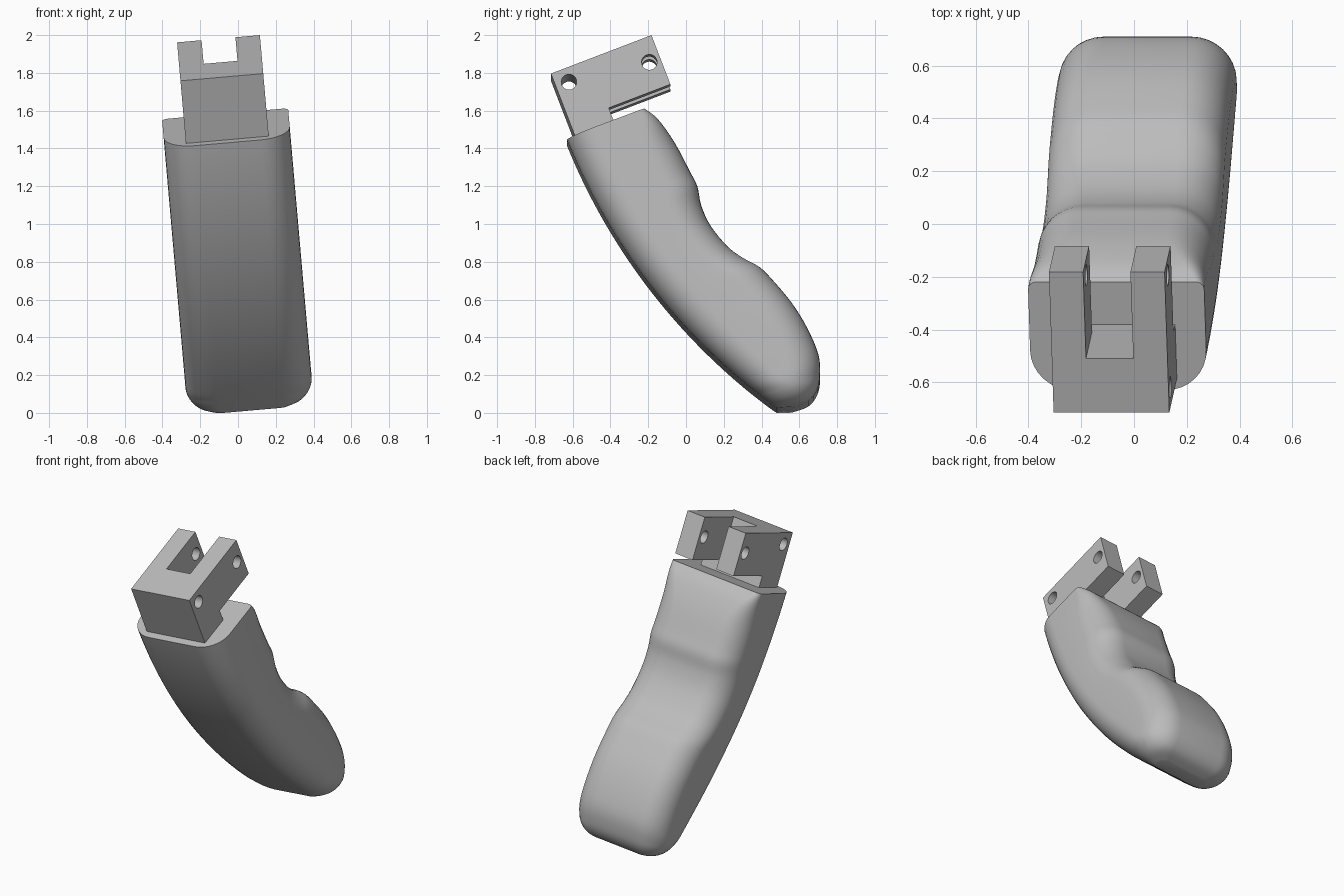
import bpy, bmesh, math
from mathutils import Matrix, Vector

cube = bpy.data.objects.get("Cube")
if cube:
    bpy.data.objects.remove(cube, do_unlink=True)

grey = bpy.data.materials.new("plain grey")
grey.use_nodes = True
colour = (0.5, 0.5, 0.5, 1)
grey.diffuse_color = colour
grey.node_tree.nodes["Principled BSDF"].inputs["Base Color"].default_value = colour

# whole model leans sideways by five degrees
LEAN = Matrix.Translation((0.07, 0, 0)) @ Matrix.Rotation(math.radians(-5), 4, 'Y')


def make_object(name, bm):
    bmesh.ops.recalc_face_normals(bm, faces=bm.faces)
    mesh = bpy.data.meshes.new(name)
    bm.to_mesh(mesh)
    bm.free()
    mesh.materials.append(grey)
    obj = bpy.data.objects.new(name, mesh)
    bpy.context.collection.objects.link(obj)
    return obj


def smooth(obj, angle):
    bpy.ops.object.select_all(action='DESELECT')
    obj.select_set(True)
    bpy.context.view_layer.objects.active = obj
    bpy.ops.object.shade_smooth_by_angle(angle=math.radians(angle))


def spline(a, b, c, d, t):
    return [0.5 * (2 * q + (r - p) * t + (2 * p - 5 * q + 4 * r - s) * t * t
                   + (3 * q - p - 3 * r + s) * t ** 3) for p, q, r, s in zip(a, b, c, d)]


# grip: arc position on the front, back y, back z, half width, back corner radius
stations = [
    (0, -0.22, 1.59, 0.335, 0.03),
    (0.05, -0.15, 1.54, 0.335, 0.08),
    (0.11, -0.06, 1.42, 0.335, 0.15),
    (0.19, 0.02, 1.27, 0.335, 0.17),
    (0.24, 0.06, 1.19, 0.335, 0.17),
    (0.29, 0.08, 1.09, 0.335, 0.17),
    (0.37, 0.13, 0.98, 0.335, 0.17),
    (0.46, 0.22, 0.87, 0.335, 0.17),
    (0.53, 0.3, 0.81, 0.335, 0.17),
    (0.6, 0.39, 0.76, 0.335, 0.17),
    (0.66, 0.46, 0.69, 0.335, 0.17),
    (0.75, 0.56, 0.57, 0.335, 0.17),
    (0.83, 0.64, 0.44, 0.335, 0.17),
    (0.9, 0.7, 0.3, 0.335, 0.17),
    (0.95, 0.71, 0.19, 0.333, 0.17),
    (0.98, 0.695, 0.11, 0.31, 0.17),
    (1.01, 0.65, 0.05, 0.26, 0.17),
    (1.03, 0.57, 0.017, 0.18, 0.17),
]


def front_point(t):
    angle = math.radians(-158 + 31 * t)
    return Vector((0, 2.411 + 3.28 * math.cos(angle), 2.664 + 3.28 * math.sin(angle)))


def section(t, y, z, half, radius):
    front, back = front_point(t), Vector((0, y, z))
    depth = (back - front).length
    along = (back - front).normalized()
    limit = min(depth / 2, half) * 0.98
    rf, rb = min(0.16, limit), min(radius, limit)
    corners = [(half - rf, rf, rf, -90), (half - rb, depth - rb, rb, 0),
               (rb - half, depth - rb, rb, 90), (rf - half, rf, rf, 180)]
    ring = []
    for cx, cs, r, start in corners:
        for i in range(9):
            a = math.radians(start + 90 * i / 8)
            ring.append(front + along * (cs + r * math.sin(a))
                        + Vector((cx + r * math.cos(a), 0, 0)))
    return ring


bm = bmesh.new()
rings = []
last = len(stations) - 1
for k in range(last):
    pts = [stations[max(0, min(last, k + j))] for j in (-1, 0, 1, 2)]
    for i in range(4):
        rings.append(section(*spline(*pts, i / 4)))
rings.append(section(*stations[-1]))
rings = [[bm.verts.new(p) for p in ring] for ring in rings]
for low, high in zip(rings, rings[1:]):
    for i in range(len(low)):
        j = (i + 1) % len(low)
        bm.faces.new((low[i], low[j], high[j], high[i]))
bm.faces.new(rings[0])
bm.faces.new(rings[-1])
grip = make_object("grip", bm)
grip.data.transform(LEAN)
smooth(grip, 35)

# fork frame: x across, y backward along the top, z up from the top face
FORK = LEAN @ Matrix.Translation((0, -0.715, 1.784)) @ Matrix.Rotation(math.radians(21), 4, 'X')

# fork: an angled bracket with a slot between two prongs
outline = [(0, 0), (0.22, 0), (0.57, 0), (0.57, -0.28), (0.22, -0.28), (0.22, -0.5), (0, -0.5)]
bm = bmesh.new()
face = bm.faces.new([bm.verts.new((-0.22, y, z)) for y, z in outline])
moved = bmesh.ops.extrude_face_region(bm, geom=[face])["geom"]
bmesh.ops.translate(bm, vec=(0.44, 0, 0),
                    verts=[g for g in moved if isinstance(g, bmesh.types.BMVert)])
fork = make_object("fork_bracket", bm)


def cut(name, bm):
    tool = make_object(name, bm)
    tool.hide_render = True
    mod = fork.modifiers.new(name, 'BOOLEAN')
    mod.object = tool
    mod.solver = 'EXACT'
    bpy.context.view_layer.objects.active = fork
    bpy.ops.object.modifier_apply(modifier=name)
    bpy.data.objects.remove(tool, do_unlink=True)


# slot
bm = bmesh.new()
bmesh.ops.create_cube(bm, size=1, matrix=Matrix.Translation((0, 0.47, -0.15))
                      @ Matrix.Diagonal((0.18, 0.5, 0.6, 1)))
cut("slot_cutter", bm)

# pin holes
for y, z in ((0.073, -0.076), (0.508, -0.13)):
    bm = bmesh.new()
    bmesh.ops.create_cone(bm, cap_ends=True, segments=32, radius1=0.041, radius2=0.041, depth=1,
                          matrix=Matrix.Translation((0, y, z)) @ Matrix.Rotation(math.pi / 2, 4, 'Y'))
    cut("pin_hole_cutter", bm)

fork.data.transform(FORK)
smooth(fork, 30)
